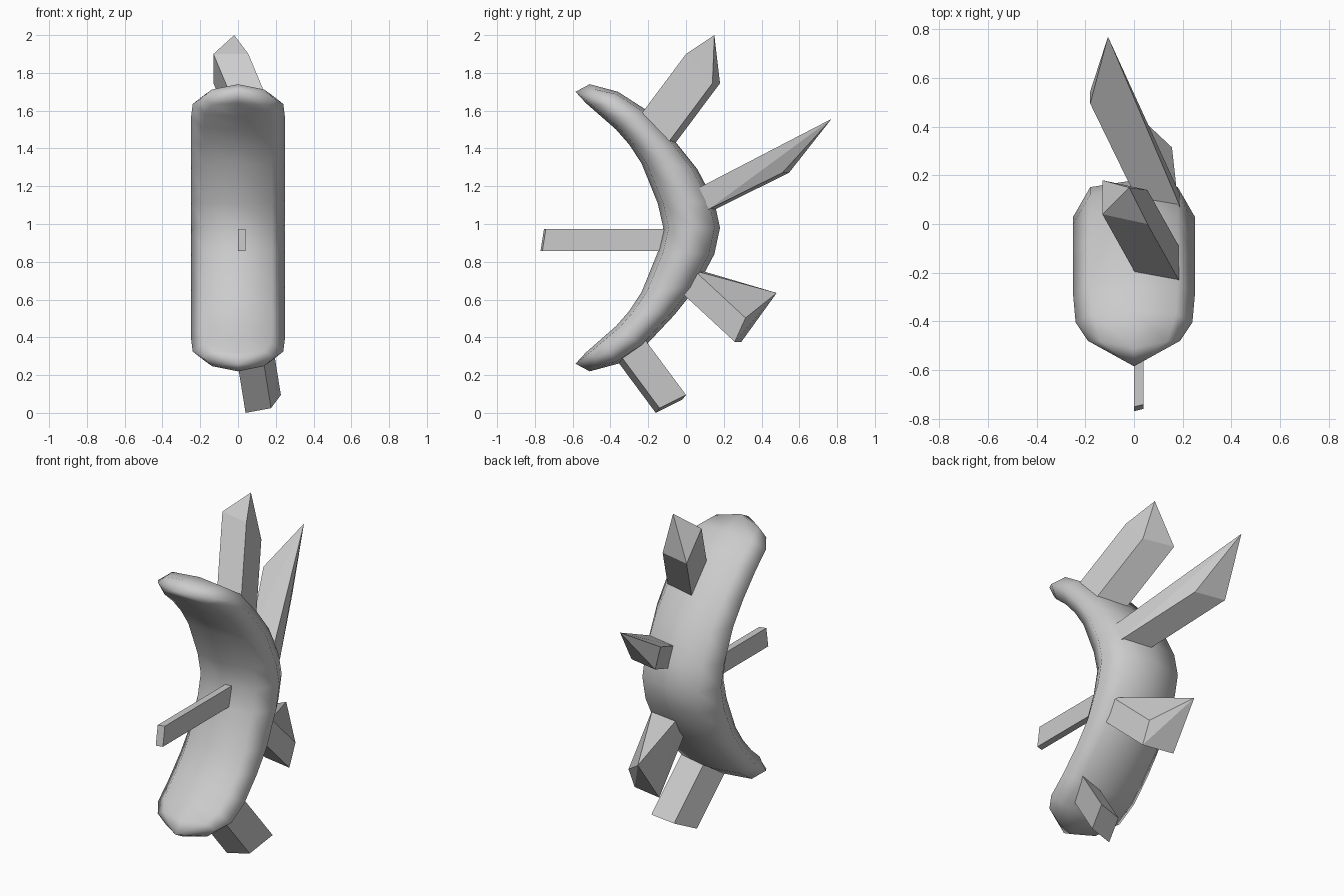
import bpy, bmesh
from mathutils import Vector as V

if "Cube" in bpy.data.objects:
    bpy.data.objects.remove(bpy.data.objects["Cube"])


def finish(bm, name, smooth=False):
    bmesh.ops.recalc_face_normals(bm, faces=bm.faces)
    me = bpy.data.meshes.new(name)
    bm.to_mesh(me)
    bm.free()
    for p in me.polygons:
        p.use_smooth = smooth
    ob = bpy.data.objects.new(name, me)
    bpy.context.collection.objects.link(ob)
    return ob


# Curved body: rounded cross-sections swept along a crescent, mirrored about MID
MID = 0.98
# outer (y, dz), inner (y, dz), half width
half = [((0.18, 0), (-0.12, 0), 0.25),
        ((0.15, 0.14), (-0.15, 0.13), 0.25),
        ((0.06, 0.31), (-0.235, 0.34), 0.25),
        ((-0.06, 0.46), (-0.30, 0.44), 0.25),
        ((-0.22, 0.63), (-0.37, 0.52), 0.25),
        ((-0.36, 0.72), (-0.45, 0.59), 0.24),
        ((-0.51, 0.76), (-0.53, 0.66), 0.19)]
TIP = (-0.585, 0.72)
section = [(0, 1), (.72, .81), (1, 0), (.72, -.81),
           (0, -1), (-.72, -.81), (-1, 0), (-.72, .81)]


def ring(bm, station, side, end):
    o, i, w = station
    pts = []
    for sx, sd in section:
        y = (o[0] + i[0]) / 2 + (o[0] - i[0]) / 2 * sd
        z = (o[1] + i[1]) / 2 + (o[1] - i[1]) / 2 * sd
        if end:  # rounded corners of the end edge
            y += 0.04 * abs(sx)
            z -= 0.025 * abs(sx)
        pts.append(bm.verts.new((w * sx, y, MID + side * z)))
    return pts


bm = bmesh.new()
order = [(s, -1) for s in half[:0:-1]] + [(s, 1) for s in half]
rings = [ring(bm, s, d, s is half[-1]) for s, d in order]
for a, b in zip(rings, rings[1:]):
    for k in range(8):
        n = (k + 1) % 8
        bm.faces.new((a[k], a[n], b[n], b[k]))
for r, d in ((rings[0], -1), (rings[-1], 1)):
    tip = bm.verts.new((0, TIP[0], MID + d * TIP[1]))
    for k in range(8):
        bm.faces.new((r[k], r[(k + 1) % 8], tip))
finish(bm, "curved_body", True)


# Slanted block: end corner, width and depth edges, vector back to its base
def block(name, corner, width, depth, back, point=None, pulled=False):
    c, w, d, b = map(V, (corner, width, depth, back))
    end = [c, c + w, c + w + d, c + d]
    base = [p + b for p in end]
    if pulled:          # one end corner is dragged out to the point
        end[0] = V(point)
    elif point:         # pyramid on the end
        end.append(V(point))
    bm = bmesh.new()
    for p in end + base:
        bm.verts.new(p)
    bmesh.ops.convex_hull(bm, input=bm.verts)
    bmesh.ops.dissolve_limit(bm, angle_limit=0.02, verts=bm.verts, edges=bm.edges)
    return finish(bm, name)


block("upper_spike", (-.13, .04, 1.90), (.185, -.04, 0), (0, .14, -.155),
      (.14, -.25, -.335), (-.02, .15, 2.0))
block("middle_spike", (-.18, .495, 1.386), (.18, -.035, 0), (0, .05, -.115),
      (.19, -.39, -.193), (-.107, .77, 1.556))
block("lower_spike", (-.03, .35, .503), (.186, -.035, 0), (0, -.057, -.127),
      (.03, -.27, .25), (-.02, .48, .635), True)
block("bottom_block", (.04, -.16, .0), (.135, .02, .025), (.052, .14, .07),
      (-.05, -.23, .31))
block("front_bar", (0, -.77, .858), (.04, .01, 0), (0, .018, .115),
      (0, .70, 0))
